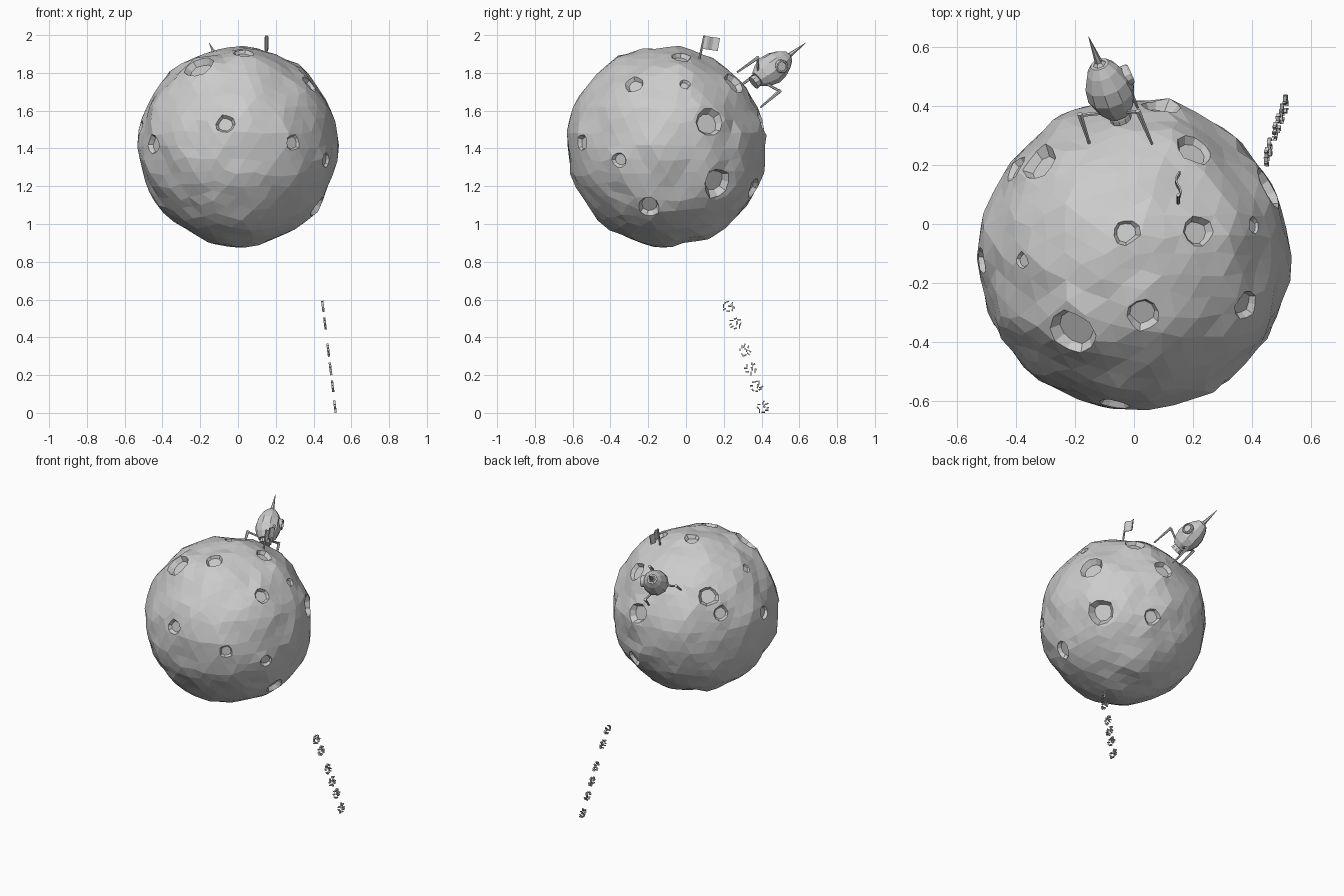
import bpy, bmesh, math, random
from mathutils import Vector, Matrix, noise
from mathutils.bvhtree import BVHTree

if "Cube" in bpy.data.objects:
    bpy.data.objects.remove(bpy.data.objects["Cube"])

random.seed(4)
C = Vector((0, -0.105, 1.41))          # moon centre


def add(name, bm):
    bmesh.ops.recalc_face_normals(bm, faces=bm.faces)
    me = bpy.data.meshes.new(name)
    bm.to_mesh(me)
    bm.free()
    ob = bpy.data.objects.new(name, me)
    bpy.context.collection.objects.link(ob)
    return ob


def frame(origin, axis):
    return Matrix.Translation(origin) @ axis.to_track_quat('Z', 'Y').to_matrix().to_4x4()


def rod(bm, a, b, r1, r2, n=6):
    bmesh.ops.create_cone(bm, cap_ends=True, segments=n, radius1=r1, radius2=r2,
                          depth=(b - a).length, matrix=frame((a + b) / 2, b - a))


def lathe(name, profile, mat, n=10):
    bm = bmesh.new()
    rings = [[bm.verts.new(mat @ Vector((r * math.cos(t), r * math.sin(t), h)))
              for t in (2 * math.pi * i / n for i in range(n))] for h, r in profile]
    for p, q in zip(rings, rings[1:]):
        for i in range(n):
            bm.faces.new((p[i], p[(i + 1) % n], q[(i + 1) % n], q[i]))
    bm.faces.new(rings[0])
    bm.faces.new(rings[-1])
    return add(name, bm)


# Craters: direction from the moon centre, rim radius
craters = [
    (-.21, -.26, .42, .085), (.03, -.20, .49, .058), (-.07, -.51, .12, .05),
    (-.45, -.28, .01, .05), (.29, -.44, .02, .045), (.38, -.17, .33, .052),
    (.47, -.25, -.07, .042), (.41, -.09, -.31, .062), (.46, .23, .13, .078),
    (.41, .27, -.19, .08), (.15, .46, -.22, .055), (.09, .50, .13, .068),
    (.21, .36, .34, .066), (.22, .08, .48, .055), (-.03, .08, .52, .045),
    (-.32, .31, .29, .066), (-.40, .29, .18, .05), (-.52, -.02, .10, .045),
    (-.38, -.02, .37, .03), (.41, .10, .33, .028)]

# Faceted moon with lumpy relief and slightly raised crater rims
bm = bmesh.new()
bmesh.ops.create_icosphere(bm, subdivisions=4, radius=1)
for v in bm.verts:
    d = v.co.normalized()
    h = 0.526 + 0.022 * noise.noise(d * 3.3) + 0.006 * noise.noise(d * 9)
    for x, y, z, r in craters:
        gap = (d - Vector((x, y, z)).normalized()).length * 0.53 / r
        h += 0.13 * r * math.exp(-((gap - 1.15) / 0.4) ** 2)
    tangent = Vector([random.uniform(-.022, .022) for _ in range(3)])
    v.co = C + (d + tangent).normalized() * h
tree = BVHTree.FromBMesh(bm)
moon = add("moon", bm)

# Crater cutters: irregular tapered plugs
bm = bmesh.new()
for x, y, z, r in craters:
    d = Vector((x, y, z)).normalized()
    hit = tree.ray_cast(C + d * 2, -d)[0]
    m = frame(hit, d)
    n, depth, up = 10, 0.42 * r, 0.04
    wob = [random.uniform(0.88, 1.1) for _ in range(n)]
    rings = []
    for hgt, k in ((-depth, 0.72), (up, 1 + 0.28 * up / depth)):
        rings.append([bm.verts.new(m @ Vector((
            r * k * wob[i] * math.cos(2 * math.pi * i / n),
            r * k * wob[i] * math.sin(2 * math.pi * i / n), hgt))) for i in range(n)])
    for i in range(n):
        j = (i + 1) % n
        bm.faces.new((rings[0][i], rings[0][j], rings[1][j], rings[1][i]))
    bm.faces.new(rings[0])
    bm.faces.new(rings[1])
cutter = add("crater_cutter", bm)
cutter.hide_render = True
mod = moon.modifiers.new("craters", 'BOOLEAN')
mod.operation, mod.solver, mod.object, mod.use_self = 'DIFFERENCE', 'EXACT', cutter, True
bpy.context.view_layer.objects.active = moon
bpy.ops.object.modifier_apply(modifier=mod.name)
bpy.data.objects.remove(cutter)

# Rocket frame: leans out of the upper back of the moon
base = Vector((-.045, .36, 1.75))
axis = Vector((-.30, .757, .578)).normalized()
M = frame(base, axis)
lathe("rocket_body", [(.025, .045), (.06, .068), (.11, .083), (.16, .077),
                      (.21, .055), (.24, .032)], M)
lathe("rocket_nozzle", [(-.005, .038), (.012, .036), (.035, .026)], M)
lathe("nose_spike", [(.235, .028), (.25, .013), (.362, .001)], M, 6)

# Round window on the right-hand side
out = Vector((.076, .033, -.004))
out = (out - axis * out.dot(axis)).normalized()
W = frame(base + axis * .152 + out * .07, out)
lathe("window_rim", [(-.012, .036), (.012, .036), (.018, .032), (.018, .025),
                     (.010, .024)], W, 12)

# Three landing legs
first = Vector((.095, -.055, .083))
first = (first - axis * first.dot(axis)).normalized()
for i in range(3):
    o = Matrix.Rotation(i * 2 * math.pi / 3, 3, axis) @ first
    hip = base + axis * .045 + o * .045
    knee = base + axis * .072 + o * .125
    foot = base - axis * .068 + o * .132
    bm = bmesh.new()
    rod(bm, hip, knee, .007, .007)
    rod(bm, knee + (knee - foot) * .04, foot, .010, .005)
    add(f"landing_leg_{i + 1}", bm)

# Flag pole and waving cloth
bm = bmesh.new()
rod(bm, Vector((.15, .07, 1.87)), Vector((.15, .098, 1.998)), .006, .006, 8)
add("flag_pole", bm)
bm = bmesh.new()
cols = []
for i in range(9):
    t = i / 8
    x, y = .15 + .008 * math.sin(t * 7), .094 + .086 * t
    cols.append([bm.verts.new((x + s, y - (.012 if low else 0), (1.928 if low else 1.996) - .012 * t))
                 for s, low in ((-.003, 0), (.003, 0), (.003, 1), (-.003, 1))])
for p, q in zip(cols, cols[1:]):
    for k in range(4):
        bm.faces.new((p[k], p[(k + 1) % 4], q[(k + 1) % 4], q[k]))
bm.faces.new(cols[0])
bm.faces.new(cols[-1])
add("flag_cloth", bm)

# Trail of thin debris clusters below the moon
trail = [(.225, .563), (.262, .473), (.312, .33), (.343, .235), (.372, .14), (.407, .037)]
tilt = Matrix.Rotation(math.radians(-7), 4, 'Y')
for n, (y, z) in enumerate(trail):
    bm = bmesh.new()
    m = Matrix.Translation((.445 + (.6 - z) * .122, y, z)) @ tilt
    for k in range(10):
        a = k * 2 * math.pi / 8 + random.uniform(-.2, .2)
        rad = .026 if k < 8 else .008
        spot = Matrix.Translation((0, rad * math.cos(a), rad * math.sin(a)))
        turn = Matrix.Rotation(random.choice((0, .4, 1.2, 1.57, 2.4)), 4, 'X')
        bmesh.ops.create_cube(bm, size=1, matrix=m @ spot @ turn @ Matrix.Diagonal(
            (.012, random.uniform(.012, .022), .006, 1)))
    if n == 5:                          # settle the last cluster on z = 0
        low = min(v.co.z for v in bm.verts)
        bmesh.ops.translate(bm, verts=bm.verts, vec=(0, 0, -low))
    add(f"debris_cluster_{n + 1}", bm)
